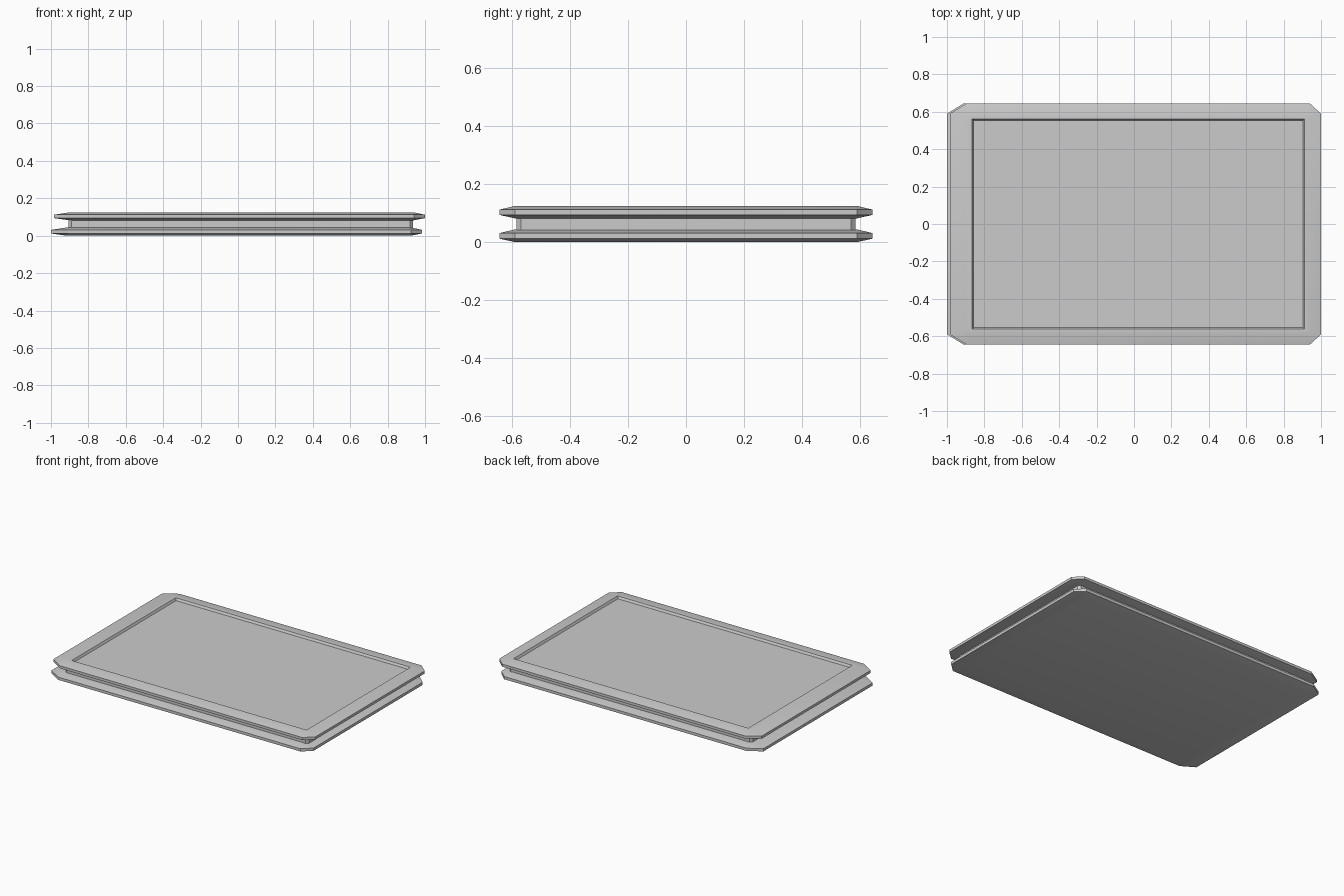
import bpy, bmesh

if "Cube" in bpy.data.objects:
    bpy.data.objects.remove(bpy.data.objects["Cube"])


def octagon(x0, x1, y, left, right, cy, z):
    """Rectangle with cut corners; left/right are the cut lengths along x."""
    pts = [(x0 + left, -y), (x1 - right, -y), (x1, -y + cy), (x1, y - cy),
           (x1 - right, y), (x0 + left, y), (x0, y - cy), (x0, -y + cy)]
    return [(px, py, z) for px, py in pts]


def loft(name, rings):
    """Skin a stack of rings from bottom to top and cap both ends."""
    bm = bmesh.new()
    loops = [[bm.verts.new(p) for p in ring] for ring in rings]
    for a, b in zip(loops, loops[1:]):
        n = len(a)
        for i in range(n):
            j = (i + 1) % n
            bm.faces.new((a[i], a[j], b[j], b[i]))
    bm.faces.new(loops[0][::-1])
    bm.faces.new(loops[-1])
    bmesh.ops.recalc_face_normals(bm, faces=bm.faces)
    mesh = bpy.data.meshes.new(name)
    bm.to_mesh(mesh)
    bm.free()
    obj = bpy.data.objects.new(name, mesh)
    bpy.context.collection.objects.link(obj)
    bpy.ops.object.select_all(action='DESELECT')
    obj.select_set(True)
    bpy.context.view_layer.objects.active = obj
    bpy.ops.object.shade_smooth_by_angle(angle=0.5)
    return obj


def plate_rings(x0, x1, z0, z1):
    """Slab with a thin vertical rim and shallow slopes above and below."""
    def inner(z):
        return octagon(x0 + 0.085, x1 - 0.062, 0.59, 0.02, 0.02, 0.02, z)

    def rim(z):
        return octagon(x0, x1, 0.645, 0.09, 0.06, 0.055, z)
    return [inner(z0), rim(z0 + 0.012), rim(z1 - 0.013), inner(z1)]


# Lower plate, set slightly to the left
loft("lower_plate", plate_rings(-1.0, 0.985, 0.0, 0.044))

# Upper plate with a shallow recessed tray in its top
recess = [octagon(-0.865, 0.912, 0.562, 0.002, 0.002, 0.002, 0.125),
          octagon(-0.857, 0.904, 0.554, 0.002, 0.002, 0.002, 0.110)]
loft("upper_plate", plate_rings(-0.985, 1.0, 0.082, 0.125) + recess)

# Narrow core joining the two plates
loft("core", [octagon(-0.905, 0.935, 0.585, 0.015, 0.015, 0.015, z)
              for z in (0.04, 0.086)])
